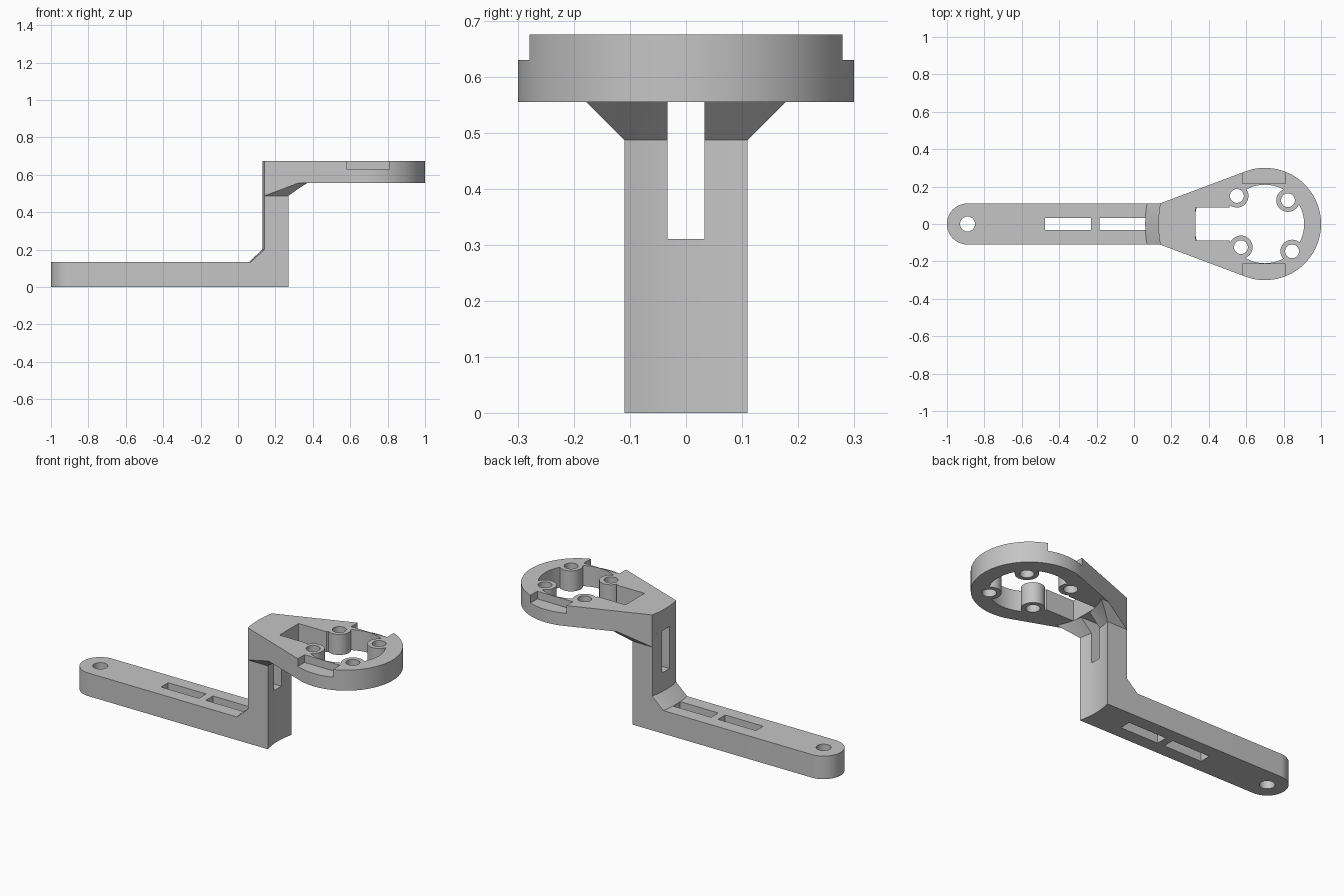
import bpy, bmesh
from math import sin, cos, pi, radians, atan2, acos, hypot, sqrt

if "Cube" in bpy.data.objects:
    bpy.data.objects.remove(bpy.data.objects["Cube"], do_unlink=True)

grey = bpy.data.materials.new("light_grey")
grey.use_nodes = True
colour = (0.56, 0.56, 0.56, 1)
grey.diffuse_color = colour
grey.node_tree.nodes["Principled BSDF"].inputs["Base Color"].default_value = colour

CX = 0.70            # shared axis of the disc, column and chamfers
HALF = 0.11          # half width of arm and column
PLATE_Z, TOP = 0.555, 0.675


def make(name, bm):
    bmesh.ops.recalc_face_normals(bm, faces=bm.faces)
    mesh = bpy.data.meshes.new(name)
    bm.to_mesh(mesh)
    bm.free()
    obj = bpy.data.objects.new(name, mesh)
    bpy.context.collection.objects.link(obj)
    mesh.materials.append(grey)
    return obj


def prism(name, outline, low, high, along="z"):
    """Extrude an outline along z (points x, y) or along x (points y, z)."""
    bm = bmesh.new()
    place = (lambda p: (p[0], p[1], low)) if along == "z" else (lambda p: (low, p[0], p[1]))
    face = bm.faces.new([bm.verts.new(place(p)) for p in outline])
    moved = bmesh.ops.extrude_face_region(bm, geom=[face])["geom"]
    step = (0, 0, high - low) if along == "z" else (high - low, 0, 0)
    bmesh.ops.translate(bm, vec=step, verts=[v for v in moved if isinstance(v, bmesh.types.BMVert)])
    return make(name, bm)


def arc(x, y, r, start, end, steps):
    return [(x + r * cos(start + (end - start) * i / steps),
             y + r * sin(start + (end - start) * i / steps)) for i in range(steps + 1)]


def circle(x, y, r):
    return arc(x, y, r, 0, 2 * pi, 64)[:-1]


def box(name, x0, x1, y0, y1, z0, z1):
    return prism(name, [(x0, y0), (x1, y0), (x1, y1), (x0, y1)], z0, z1)


def sector(name, profile, spread, steps):
    """Sweep an (r, z) profile about the shared axis, centred on -x."""
    bm = bmesh.new()
    rings = []
    for i in range(steps + 1):
        a = pi - spread + 2 * spread * i / steps
        rings.append([bm.verts.new((CX + r * cos(a), r * sin(a), z)) for r, z in profile])
    n = len(profile)
    for a, b in zip(rings, rings[1:]):
        for k in range(n):
            bm.faces.new((a[k], a[(k + 1) % n], b[(k + 1) % n], b[k]))
    bm.faces.new(rings[0])
    bm.faces.new(rings[-1])
    return make(name, bm)


def combine(obj, tool, operation="DIFFERENCE"):
    tool.hide_render = True
    mod = obj.modifiers.new("cut", "BOOLEAN")
    mod.operation, mod.object, mod.solver = operation, tool, "EXACT"
    bpy.context.view_layer.objects.active = obj
    bpy.ops.object.modifier_apply(modifier=mod.name)
    bpy.data.objects.remove(tool, do_unlink=True)


# Arm: round outer end, hollow inner end, a bolt hole and two slots
end_angle = math_angle = atan2(HALF, sqrt(0.64 ** 2 - HALF ** 2))
arm = prism("arm", arc(-0.89, 0, HALF, pi / 2, 1.5 * pi, 32)
            + arc(CX, 0, 0.64, pi + end_angle, pi - end_angle, 12), 0, 0.135)
combine(arm, prism("bolt_cutter", circle(-0.89, 0, 0.04), -0.1, 0.3))
for x0, x1 in ((-0.475, -0.23), (-0.185, 0.1)):
    combine(arm, box("slot_cutter", x0, x1, -0.033, 0.033, -0.1, 0.3))

# Teardrop outline: disc with tangent sides running to the column
sx, sy = CX - sqrt(0.57 ** 2 - 0.1105 ** 2), 0.1105
tangent = atan2(sy, sx - CX) - acos(0.30 / hypot(sx - CX, sy))
disc = arc(CX, 0, 0.30, -tangent, tangent, 72)
end = atan2(sy, CX - sx)
teardrop = disc + arc(CX, 0, 0.57, pi - end, pi + end, 12)

# Column: curved wall with a chamfered foot and flared shoulders
column = sector("column", [(0.444, 0), (0.64, 0), (0.64, 0.135), (0.57, 0.2),
                           (0.57, PLATE_Z), (0.376, PLATE_Z), (0.444, 0.487)], radians(40), 60)
right = [(HALF, -0.1), (HALF, 0.487), (0.223, 0.6)]
combine(column, prism("flare_limit", right + [(-y, z) for y, z in reversed(right)],
                      -0.2, 1, "x"), "INTERSECT")
side = [(sx, sy), (0.135, 0.2), (-0.1, 0.2)]
combine(column, prism("taper_limit", disc + side + [(x, -y) for x, y in reversed(side)],
                      -0.2, 0.8), "INTERSECT")
combine(column, box("window_cutter", 0, 0.6, -0.033, 0.033, 0.31, 0.7))

# Head plate: round opening, square pocket and two edge notches
plate = prism("head_plate", teardrop, PLATE_Z, TOP)
combine(plate, prism("opening_cutter", circle(CX, 0, 0.21), 0.4, 0.8))
combine(plate, box("pocket_cutter", 0.33, 0.6, -0.088, 0.088, 0.4, 0.8))
for y0, y1 in ((0.216, 0.4), (-0.4, -0.214)):
    combine(plate, box("notch_cutter", 0.58, 0.81, y0, y1, 0.63, 0.8))

# Screw bosses around the opening
bosses = ((0.55, 0.15), (0.823, 0.127), (0.572, -0.124), (0.845, -0.146))
for x, y in bosses:
    combine(plate, prism("boss", circle(x, y, 0.062), PLATE_Z, TOP), "UNION")
for x, y in bosses:
    combine(plate, prism("screw_cutter", circle(x, y, 0.037), 0.4, 0.8))

# Smooth the curved walls and keep the edges crisp
bpy.ops.object.select_all(action="DESELECT")
for part in (arm, column, plate):
    part.select_set(True)
bpy.context.view_layer.objects.active = plate
bpy.ops.object.shade_smooth_by_angle(angle=radians(25))
